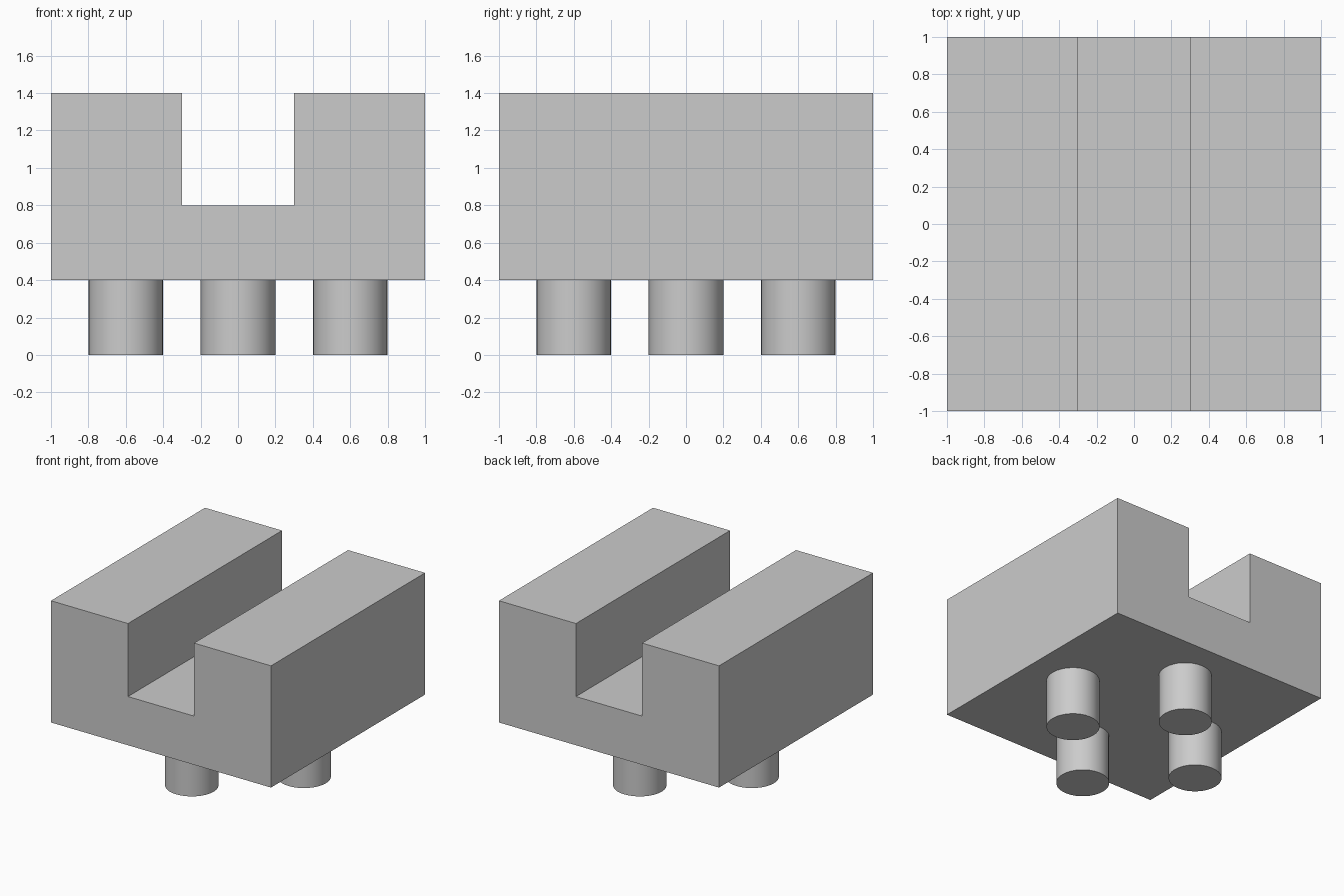
import bpy
import bmesh
import math

cube = bpy.data.objects.get("Cube")
if cube:
    bpy.data.objects.remove(cube, do_unlink=True)

# One plain grey for every part
GREY = (0.6, 0.6, 0.6, 1.0)
grey = bpy.data.materials.new("light_grey")
grey.use_nodes = True
grey.diffuse_color = GREY
grey.node_tree.nodes["Principled BSDF"].inputs["Base Color"].default_value = GREY

LEG_HEIGHT = 0.4
LEG_RADIUS = 0.2
LEG_OFFSET = 0.6


def make_block():
    """Extrude the U-shaped front profile along y."""
    half_profile = [(1, LEG_HEIGHT), (1, 1.4), (0.3, 1.4), (0.3, 0.8)]
    profile = half_profile + [(-x, z) for x, z in reversed(half_profile)]
    bm = bmesh.new()
    face = bm.faces.new([bm.verts.new((x, -1, z)) for x, z in profile])
    result = bmesh.ops.extrude_face_region(bm, geom=[face])
    moved = [v for v in result["geom"] if isinstance(v, bmesh.types.BMVert)]
    bmesh.ops.translate(bm, verts=moved, vec=(0, 2, 0))
    bmesh.ops.recalc_face_normals(bm, faces=bm.faces)
    mesh = bpy.data.meshes.new("slotted_block")
    bm.to_mesh(mesh)
    bm.free()
    mesh.materials.append(grey)
    block = bpy.data.objects.new("slotted_block", mesh)
    bpy.context.collection.objects.link(block)


def make_leg(name, angle):
    """Round leg standing on the ground under the block."""
    bpy.ops.mesh.primitive_cylinder_add(
        vertices=32, radius=LEG_RADIUS, depth=LEG_HEIGHT,
        location=(LEG_OFFSET * math.cos(angle), LEG_OFFSET * math.sin(angle), LEG_HEIGHT / 2))
    leg = bpy.context.object
    leg.name = name
    leg.data.materials.append(grey)
    bpy.ops.object.shade_smooth_by_angle(angle=math.radians(30))


# Block with a channel running front to back
make_block()

# Four legs in a cross pattern
for i, side in enumerate(("left", "back", "right", "front")):
    make_leg(side + "_leg", i * math.pi / 2)
